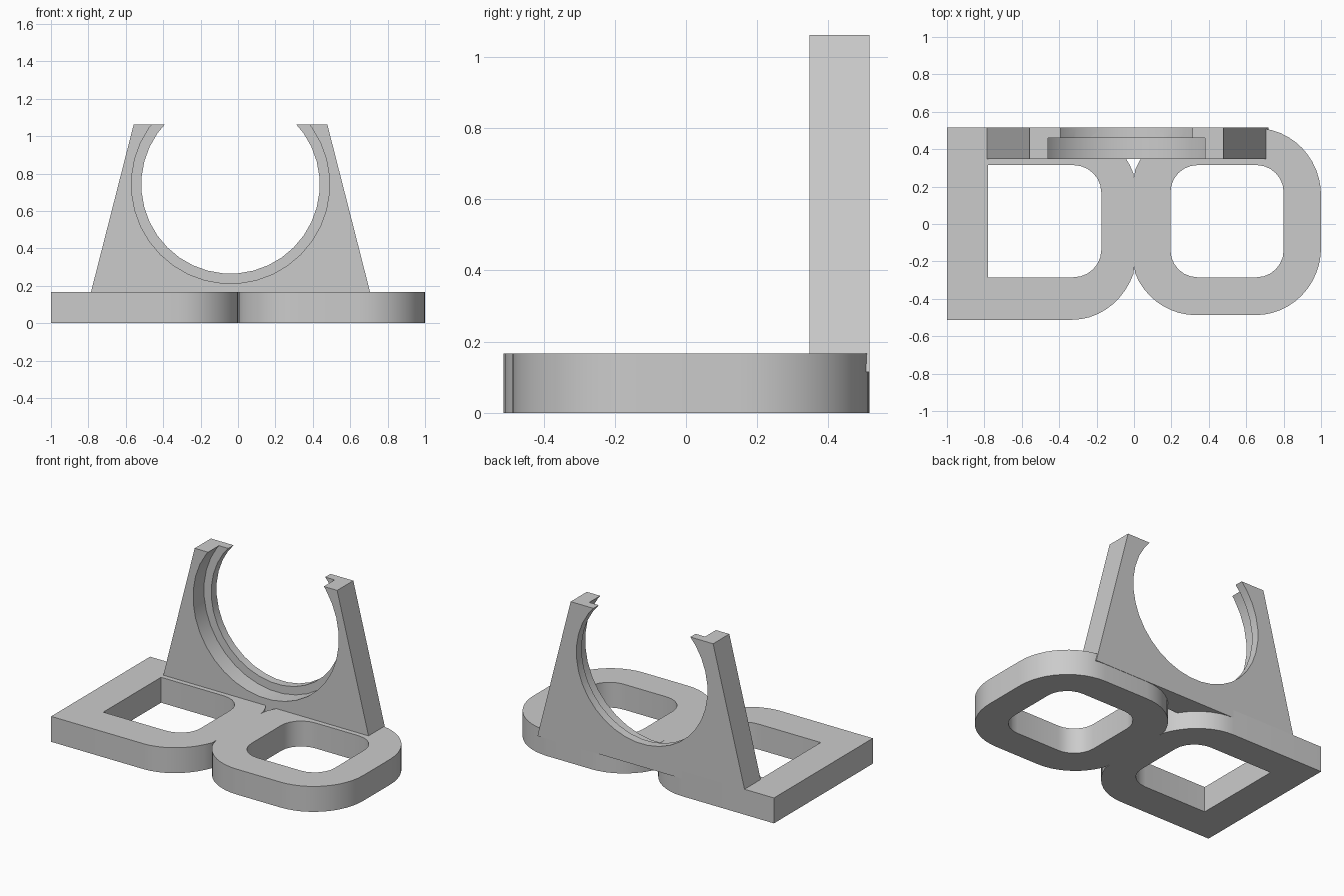
import bpy, bmesh, math

cube = bpy.data.objects.get("Cube")
if cube:
    bpy.data.objects.remove(cube, do_unlink=True)

# One flat grey for everything
grey = bpy.data.materials.new("plain grey")
grey.use_nodes = True
colour = (0.6, 0.6, 0.6, 1)
grey.diffuse_color = colour
grey.node_tree.nodes["Principled BSDF"].inputs["Base Color"].default_value = colour


def rounded_rect(x0, x1, y0, y1, rx, ry, round_left, steps):
    """Counter-clockwise outline, with the left corners rounded or square."""
    corners = [(x1, y1, 1, 1), (x0, y1, -1, 1), (x0, y0, -1, -1), (x1, y0, 1, -1)]
    points = []
    for i, (x, y, sx, sy) in enumerate(corners):
        if sx < 0 and not round_left:
            points.append((x, y))
            continue
        for k in range(steps + 1):
            a = (i + k / steps) * math.pi / 2
            points.append((x - sx * rx + rx * math.cos(a),
                           y - sy * ry + ry * math.sin(a)))
    return points


def prism(name, loops, to_3d, offset):
    """Fill the loops (outline, then holes) and extrude them by offset."""
    bm = bmesh.new()
    for loop in loops:
        verts = [bm.verts.new(to_3d(*p)) for p in loop]
        for a, b in zip(verts, verts[1:] + verts[:1]):
            bm.edges.new((a, b))
    bmesh.ops.triangle_fill(bm, use_beauty=True, edges=bm.edges[:])
    result = bmesh.ops.extrude_face_region(bm, geom=bm.faces[:])
    moved = [g for g in result["geom"] if isinstance(g, bmesh.types.BMVert)]
    bmesh.ops.translate(bm, verts=moved, vec=offset)
    bmesh.ops.recalc_face_normals(bm, faces=bm.faces[:])
    mesh = bpy.data.meshes.new(name)
    bm.to_mesh(mesh)
    bm.free()
    mesh.materials.append(grey)
    obj = bpy.data.objects.new(name, mesh)
    bpy.context.collection.objects.link(obj)
    return obj


def finish(obj):
    bpy.ops.object.select_all(action="DESELECT")
    obj.select_set(True)
    bpy.context.view_layer.objects.active = obj
    for mod in list(obj.modifiers):
        bpy.ops.object.modifier_apply(modifier=mod.name)
    bpy.ops.object.shade_smooth_by_angle(angle=math.radians(30))


BASE_H = 0.167
BACK = 0.515

# Base: two flat frames that meet at x = 0
left_outer = [(min(x, 0), y) for x, y in
              rounded_rect(-1, 0.025, -0.512, BACK, 0.355, 0.40, False, 12)]
left_inner = rounded_rect(-0.78, -0.175, -0.285, 0.315, 0.15, 0.145, False, 6)
right_outer = [(max(x, 0), y) for x, y in
               rounded_rect(-0.02, 1, -0.487, 0.513, 0.35, 0.36, True, 12)]
right_inner = rounded_rect(0.195, 0.8, -0.285, 0.315, 0.145, 0.145, True, 6)


def drop_repeats(points):
    """Keep only the ends of the run flattened against x = 0."""
    n = len(points)
    return [p for i, p in enumerate(points)
            if not (p[0] == points[i - 1][0] == points[(i + 1) % n][0] == 0)]


for name, outer, inner in (("square_ended_frame", left_outer, left_inner),
                           ("rounded_frame", right_outer, right_inner)):
    finish(prism(name, [drop_repeats(outer), inner],
                 lambda x, y: (x, y, 0), (0, 0, BASE_H)))

# Upright: tapered plate sunk a little into the base
FRONT, TOP, SUNK, CX = 0.347, 1.062, 0.115, -0.04
taper = 0.255


def half_width(z):
    return 0.746 - (z - BASE_H) * taper


profile = [(CX + s * half_width(z), z)
           for s, z in ((-1, SUNK), (1, SUNK), (1, TOP), (-1, TOP))]
upright = prism("ring_cradle", [profile],
                lambda x, z: (x, FRONT, z), (0, BACK - FRONT, 0))

# Stepped round seat: wide at the front, a narrower lip at the back
for radius, y0, y1 in ((0.53, FRONT - 0.1, 0.46), (0.477, FRONT - 0.2, BACK + 0.1)):
    ring = [(CX + radius * math.cos(a), 0.742 + radius * math.sin(a))
            for a in ((i + 0.5) * math.tau / 36 for i in range(36))]
    cutter = prism("seat_cutter", [ring], lambda x, z: (x, y0, z), (0, y1 - y0, 0))
    cutter.hide_render = True
    cut = upright.modifiers.new("seat", "BOOLEAN")
    cut.operation = "DIFFERENCE"
    cut.solver = "EXACT"
    cut.object = cutter
finish(upright)
for obj in [o for o in bpy.data.objects if o.name.startswith("seat_cutter")]:
    bpy.data.objects.remove(obj, do_unlink=True)
